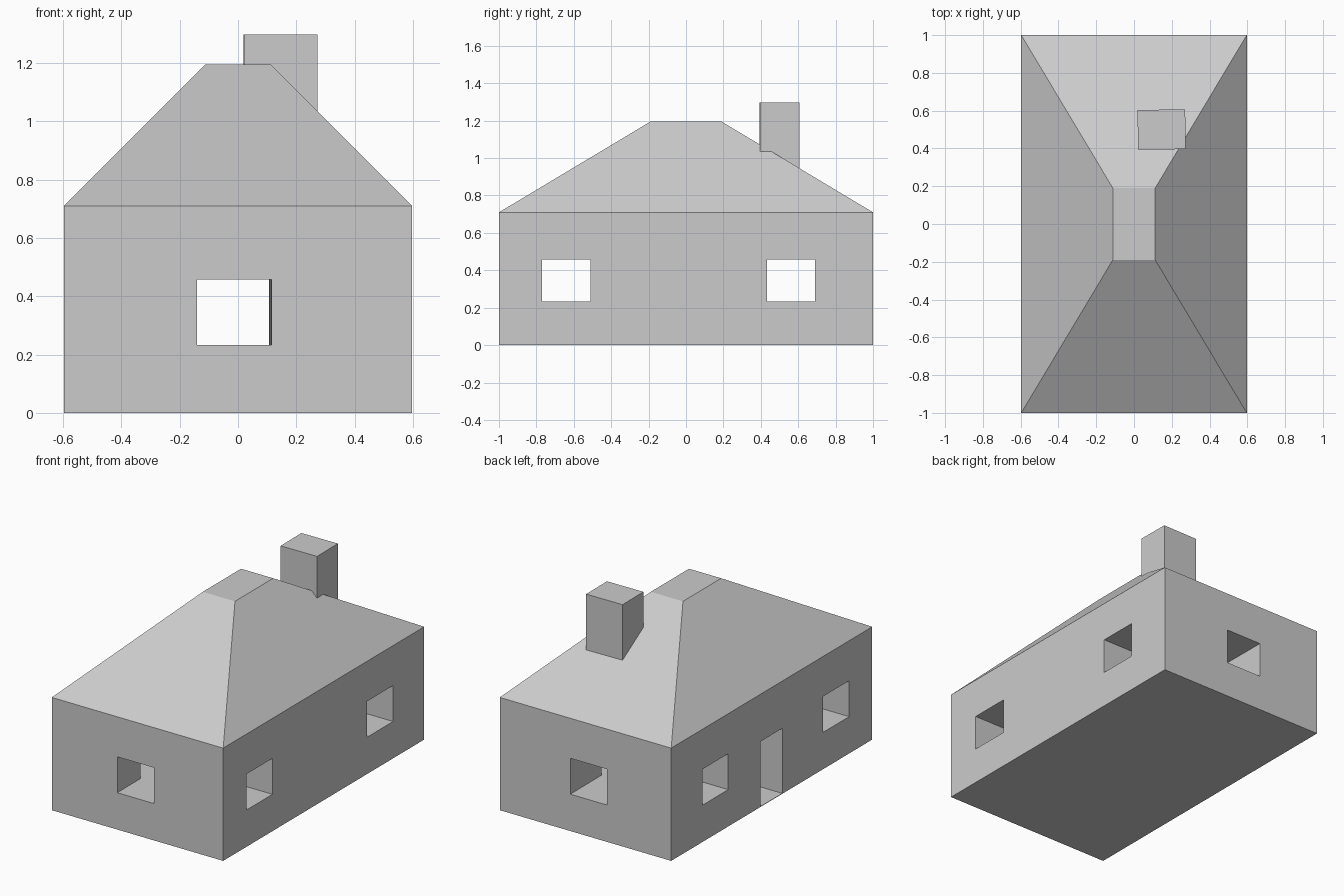
import bpy
import bmesh
from math import radians

cube = bpy.data.objects.get("Cube")
if cube:
    bpy.data.objects.remove(cube, do_unlink=True)

grey = bpy.data.materials.new("plain_grey")
grey.use_nodes = True
colour = (0.6, 0.6, 0.6, 1)
grey.diffuse_color = colour
grey.node_tree.nodes["Principled BSDF"].inputs["Base Color"].default_value = colour


def make_object(name, bm):
    bmesh.ops.recalc_face_normals(bm, faces=bm.faces)
    mesh = bpy.data.meshes.new(name)
    bm.to_mesh(mesh)
    bm.free()
    mesh.materials.append(grey)
    obj = bpy.data.objects.new(name, mesh)
    bpy.context.collection.objects.link(obj)
    return obj


def box(name, x, y, z, turn=0):
    """Box from (min, max) spans, turned about its own vertical axis."""
    bm = bmesh.new()
    bmesh.ops.create_cube(bm, size=1)
    spans = (x, y, z)
    bmesh.ops.scale(bm, vec=[b - a for a, b in spans], verts=bm.verts)
    obj = make_object(name, bm)
    obj.location = [(a + b) / 2 for a, b in spans]
    obj.rotation_euler.z = radians(turn)
    return obj


# House: rectangular walls rising into a hipped roof with a flat top
bm = bmesh.new()
rings = []
for hx, hy, z in ((0.597, 1, 0), (0.597, 1, 0.71), (0.112, 0.19, 1.195)):
    corners = ((-hx, -hy), (hx, -hy), (hx, hy), (-hx, hy))
    rings.append([bm.verts.new((x, y, z)) for x, y in corners])
for low, high in zip(rings, rings[1:]):
    for i in range(4):
        j = (i + 1) % 4
        bm.faces.new((low[i], low[j], high[j], high[i]))
bm.faces.new(rings[0][::-1])
bm.faces.new(rings[-1])
house = make_object("house_walls_and_roof", bm)

# Window openings run straight through the house; the doorway is a recess
sill = (0.232, 0.458)
cutters = [
    box("end_window_cutter", (-0.145, 0.11), (-1.2, 1.2), sill, 0.25),
    box("front_side_window_cutter", (-0.8, 0.8), (-0.77, -0.51), sill),
    box("back_side_window_cutter", (-0.8, 0.8), (0.433, 0.69), sill),
    box("door_cutter", (-0.8, -0.3), (-0.105, 0.114), (0.003, 0.412)),
]
for cutter in cutters:
    cutter.hide_render = True
    cutter.hide_viewport = True
    cutter.display_type = 'WIRE'
    cut = house.modifiers.new(cutter.name, 'BOOLEAN')
    cut.operation = 'DIFFERENCE'
    cut.solver = 'EXACT'
    cut.object = cutter

# Chimney standing on the back slope
box("chimney", (0.02, 0.272), (0.395, 0.605), (0.85, 1.297), 0.6)
